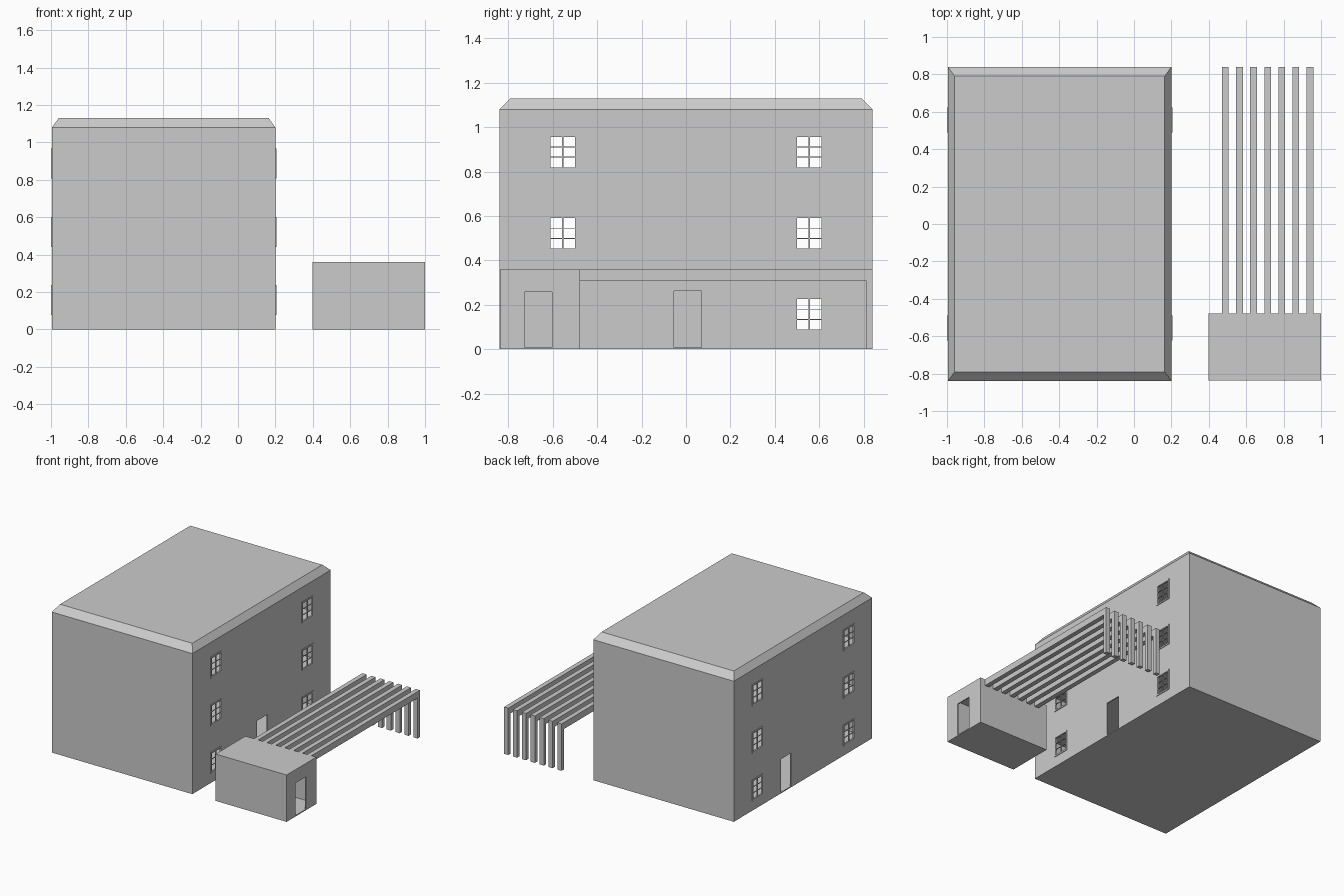
import bpy, bmesh

if "Cube" in bpy.data.objects:
    bpy.data.objects.remove(bpy.data.objects["Cube"])

WALL = 0.008
HX0, HX1, HY = -0.995, 0.2, 0.84        # house footprint
STOREY = 0.36


def boxes(name, spans):
    """One mesh object made of boxes given as (x0, x1, y0, y1, z0, z1)."""
    bm = bmesh.new()
    for x0, x1, y0, y1, z0, z1 in spans:
        verts = bmesh.ops.create_cube(bm, size=1)["verts"]
        for v in verts:
            v.co = (x1 if v.co.x > 0 else x0,
                    y1 if v.co.y > 0 else y0,
                    z1 if v.co.z > 0 else z0)
    mesh = bpy.data.meshes.new(name)
    bm.to_mesh(mesh)
    bm.free()
    ob = bpy.data.objects.new(name, mesh)
    bpy.context.collection.objects.link(ob)
    return ob


def cut(ob, name, spans):
    """Subtract boxes from an object."""
    cutter = boxes(name, spans)
    cutter.hide_render = True
    mod = ob.modifiers.new(name, 'BOOLEAN')
    mod.operation = 'DIFFERENCE'
    mod.solver = 'EXACT'
    mod.object = cutter
    bpy.context.view_layer.objects.active = ob
    bpy.ops.object.modifier_apply(modifier=name)
    bpy.data.objects.remove(cutter)


# Window layout: both long walls, two columns, three storeys
windows = [(x, y, z) for x in (HX0, HX1) for y in (-0.555, 0.555)
           for z in (0.157, 0.522, 0.888)]
WY, WZ = 0.056, 0.069                    # half size of an opening

# Hollow three-storey house
house = boxes("house_walls", [(HX0, HX1, -HY, HY, 0, 3 * STOREY)])
cut(house, "rooms", [(HX0 + WALL, HX1 - WALL, -HY + WALL, HY - WALL,
                      i * STOREY + WALL, (i + 1) * STOREY - WALL)
                     for i in range(3)])
cut(house, "openings",
    [(x - 0.03, x + 0.03, y - WY, y + WY, z - WZ, z + WZ) for x, y, z in windows]
    + [(HX1 - 0.03, HX1 + 0.03, -0.055, 0.07, WALL, 0.263),
       (HX0 - 0.03, HX0 + 0.03, 0.145, 0.27, WALL, 0.263)])

# Chamfered roof
roof = boxes("roof", [(HX0, HX1, -HY, HY, 3 * STOREY, 1.13)])
for v in roof.data.vertices:
    if v.co.z > 1.1:
        v.co.x += 0.036 if v.co.x < 0 else -0.036
        v.co.y += 0.05 if v.co.y < 0 else -0.05

# Window frames and glazing bars
frame, bars = [], []
F = 0.011
for x, y, z in windows:
    a, b = x - 0.005, x + 0.005
    for s in (-1, 1):
        ys = sorted((y + s * WY, y + s * (WY + F)))
        zs = sorted((z + s * WZ, z + s * (WZ + F)))
        frame.append((a, b, *ys, z - WZ, z + WZ))
        frame.append((a, b, y - WY - F, y + WY + F, *zs))
        bars.append((a + 0.002, b - 0.002, y - WY, y + WY,
                     z + s * WZ / 3 - 0.002, z + s * WZ / 3 + 0.002))
    bars.append((a + 0.001, b - 0.001, y - 0.004, y + 0.004, z - WZ, z + WZ))
boxes("window_frames", frame)
boxes("window_bars", bars)

# Small outbuilding with a doorway
SX0, SX1, SY0, SY1 = 0.397, 1.0, -0.838, -0.478
shed = boxes("outbuilding", [(SX0, SX1, SY0, SY1, 0, STOREY)])
cut(shed, "shed_room", [(SX0 + WALL, SX1 - WALL, SY0 + WALL, SY1 - WALL,
                         WALL, STOREY - WALL)])
cut(shed, "shed_door", [(SX1 - 0.03, SX1 + 0.03, -0.728, -0.603, WALL, 0.257)])

# Pergola: seven beams, each turning down into a post at the back
for i in range(7):
    x = 0.47 + i * 0.0755
    beam = boxes(f"pergola_beam_{i + 1}", [(x, x + 0.036, SY1, 0.84, 0, STOREY)])
    cut(beam, "beam_gap", [(x - 0.1, x + 0.1, SY1 - 0.1, 0.81, -0.1, 0.31)])
